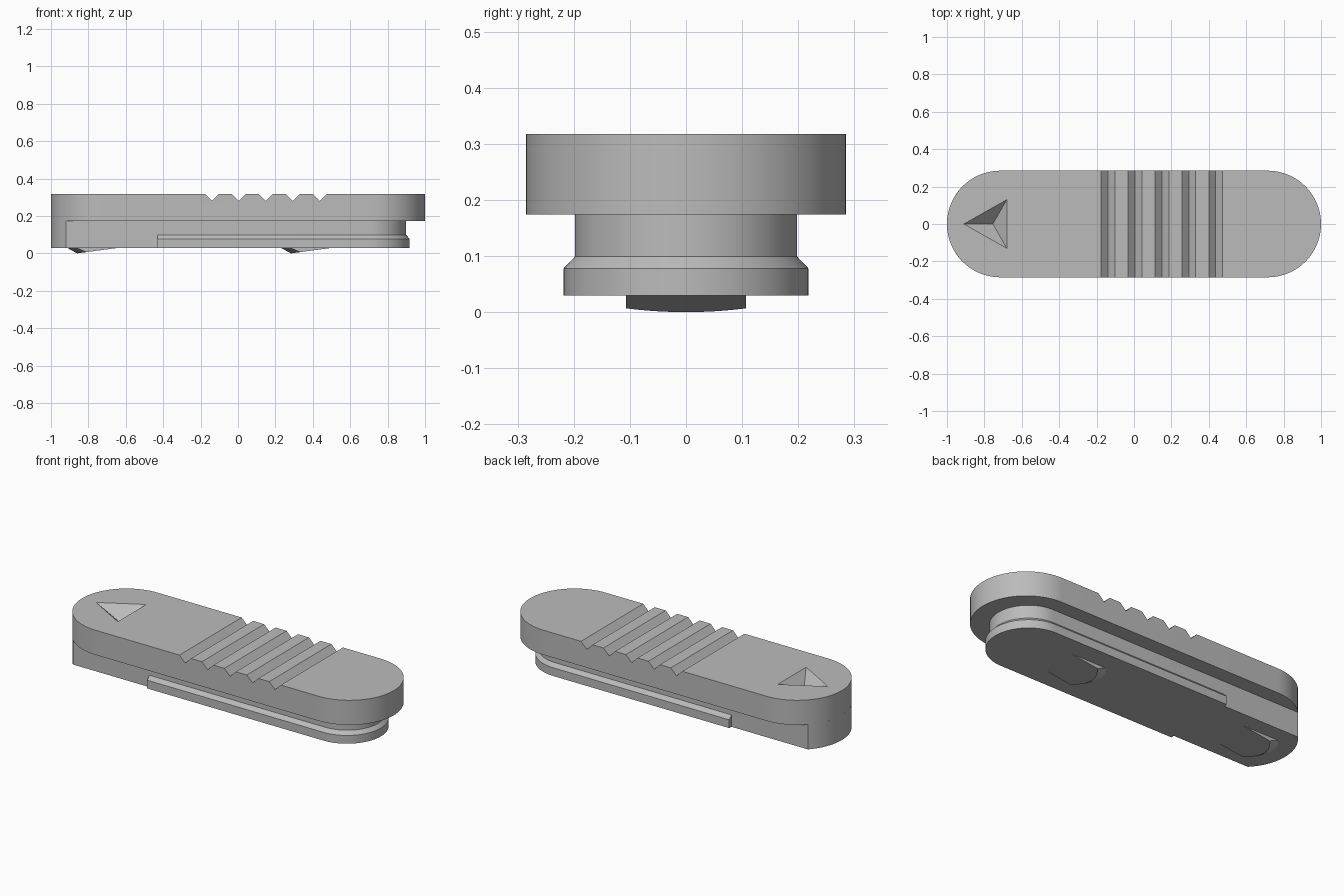
import bpy, bmesh, math

cube = bpy.data.objects.get("Cube")
if cube:
    bpy.data.objects.remove(cube, do_unlink=True)

grey = bpy.data.materials.new("plain_grey")
grey.use_nodes = True
colour = (0.5, 0.5, 0.5, 1)
grey.diffuse_color = colour
grey.node_tree.nodes["Principled BSDF"].inputs["Base Color"].default_value = colour


def arc(cx, r, start, end, n=40):
    """Points along an arc centred on the long axis, angles in degrees."""
    angles = [math.radians(start + (end - start) * i / n) for i in range(n + 1)]
    return [(cx + r * math.cos(a), r * math.sin(a)) for a in angles]


def at_height(outline, z):
    return [(x, y, z) for x, y in outline]


def loft(name, layers):
    """Closed solid through matching outlines, capped at both ends."""
    bm = bmesh.new()
    rings = [[bm.verts.new(p) for p in layer] for layer in layers]
    bm.faces.new(rings[0])
    bm.faces.new(rings[-1])
    for a, b in zip(rings, rings[1:]):
        for i in range(len(a)):
            j = (i + 1) % len(a)
            bm.faces.new((a[i], a[j], b[j], b[i]))
    bmesh.ops.remove_doubles(bm, verts=bm.verts, dist=1e-5)
    bmesh.ops.recalc_face_normals(bm, faces=bm.faces)
    mesh = bpy.data.meshes.new(name)
    bm.to_mesh(mesh)
    bm.free()
    mesh.materials.append(grey)
    obj = bpy.data.objects.new(name, mesh)
    bpy.context.collection.objects.link(obj)
    return obj


def activate(obj):
    bpy.ops.object.select_all(action='DESELECT')
    obj.select_set(True)
    bpy.context.view_layer.objects.active = obj


def cut(target, cutter):
    mod = target.modifiers.new("cut", 'BOOLEAN')
    mod.operation = 'DIFFERENCE'
    mod.solver = 'EXACT'
    mod.object = cutter
    activate(target)
    bpy.ops.object.modifier_apply(modifier=mod.name)
    bpy.data.objects.remove(cutter, do_unlink=True)


BASE, STEP, TOP = 0.03, 0.174, 0.317
R_SLAB, R_BODY, R_RAIL = 0.285, 0.198, 0.218
X_SLAB, X_BODY = 1 - R_SLAB, 0.7

# Rounded top slab
outline = arc(X_SLAB, R_SLAB, -90, 90) + arc(-X_SLAB, R_SLAB, 90, 270)
slab = loft("top_slab", [at_height(outline, STEP), at_height(outline, TOP)])

# Grip grooves across the slab, extended above the surface for a clean cut
for i in range(5):
    x, w, lift = -0.139 + 0.144 * i, 0.037, 0.02
    ends = [[(x, y, TOP - w), (x + w + lift, y, TOP + lift), (x - w - lift, y, TOP + lift)]
            for y in (-0.4, 0.4)]
    cut(slab, loft("groove_cutter", ends))

# Arrow-shaped pit: an upside-down pyramid
tip = (-0.755, 0, TOP - 0.075)
rim = [(-0.91, 0, TOP), (-0.68, 0.13, TOP), (-0.68, -0.13, TOP)]
grow = 1.2
over = [tuple(t + (p - t) * grow for p, t in zip(v, tip)) for v in rim]
small = [tuple(t + (p - t) * 0.002 for p, t in zip(v, tip)) for v in rim]
cut(slab, loft("arrow_cutter", [small, over]))

# Narrow lower body: flush with the slab at one end, rounded at the other
half = math.degrees(math.asin(R_BODY / R_SLAB))
outline = arc(X_BODY, R_BODY, -90, 90) + arc(-X_SLAB, R_SLAB, 180 - half, 180 + half)
body = loft("lower_body", [at_height(outline, BASE), at_height(outline, STEP)])

# Guide rail with a chamfered upper edge
def rail_outline(r):
    return [(-0.43, -r)] + arc(X_BODY, r, -90, 90) + [(-0.43, r)]

rail = loft("guide_rail", [at_height(rail_outline(R_RAIL), BASE),
                           at_height(rail_outline(R_RAIL), 0.078),
                           at_height(rail_outline(R_BODY), 0.099)])

# Ramped catches underneath, with a curved sloping nose
parts = [slab, body, rail]
W, LENGTH, STEPS = 0.107, 0.224, 16
for name, nose in (("end_catch", -0.86), ("middle_catch", 0.283)):
    heel = nose + LENGTH
    lower, upper = [], []
    for i in range(STEPS + 1):
        t = 2 * i / STEPS - 1
        run = 0.05 * t * t
        lower.append((nose + run, W * t, BASE * run / LENGTH))
        upper.append((nose + run - 0.054, W * t, BASE))
    back = [(heel, W, BASE), (heel, -W, BASE)]
    parts.append(loft(name, [lower + back, upper + back]))

# Smooth rounds, crisp edges
for obj in parts:
    activate(obj)
    bpy.ops.object.shade_smooth_by_angle(angle=math.radians(20))
